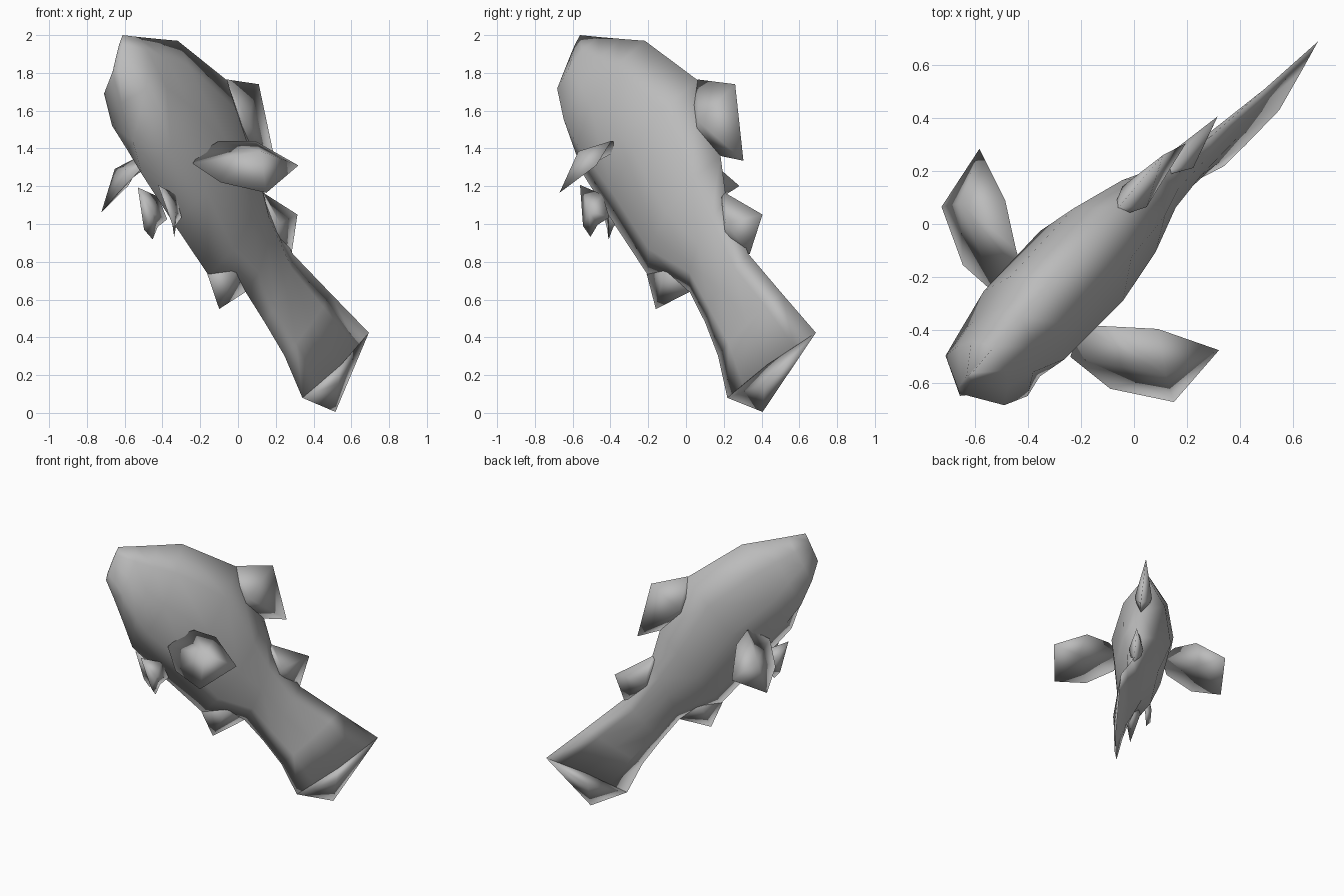
import bpy, bmesh
from mathutils import Vector

if "Cube" in bpy.data.objects:
    bpy.data.objects.remove(bpy.data.objects["Cube"])

grey = bpy.data.materials.new("grey")
grey.diffuse_color = (0.5, 0.5, 0.5, 1)
grey.use_nodes = True
grey.node_tree.nodes["Principled BSDF"].inputs["Base Color"].default_value = grey.diffuse_color

# Tilted symmetry plane of the fish: s runs head to tail, z is height, d is sideways
U, W, Z = Vector((.743, .669, 0)), Vector((.669, -.743, 0)), Vector((0, 0, 1))
N = (W + .14 * U + .093 * Z).normalized()


def P(s, z, d=0):
    return U * s + Z * z + W * (.078 - .14 * s - .093 * z) + N * d


def mirror(p):
    return p - 2 * N * (p - P(0, 0)).dot(N)


def make(name, verts, faces):
    bm = bmesh.new()
    vs = [bm.verts.new(v) for v in verts]
    for f in faces:
        bm.faces.new([vs[i] for i in f])
    bmesh.ops.recalc_face_normals(bm, faces=bm.faces)
    me = bpy.data.meshes.new(name)
    bm.to_mesh(me)
    bm.free()
    me.materials.append(grey)
    me.shade_smooth()
    ob = bpy.data.objects.new(name, me)
    bpy.context.collection.objects.link(ob)
    return ob


def fin(name, outline, front, back):
    """Thin cushion: a sharp outline with one raised point on each side."""
    n = len(outline)
    faces = []
    for i in range(n):
        j = (i + 1) % n
        faces += [(i, j, n), (j, i, n + 1)]
    return make(name, outline + [front, back], faces)


# Body and tail stalk: back point, belly point, half width, sideways bend
stations = [
    ((-.83, 2.0), (-.92, 1.77), .02, 0),
    ((-.70, 1.99), (-.87, 1.64), .145, 0),
    ((-.55, 1.98), (-.80, 1.44), .175, 0),
    ((-.383, 1.97), (-.74, 1.26), .20, 0),
    ((0, 1.76), (-.506, 1.0), .205, 0),
    ((.19, 1.36), (-.252, .73), .15, 0),
    ((.25, 1.13), (.043, .64), .085, 0),
    ((.436, .84), (.17, .48), .05, .01),
    ((.70, .63), (.292, .30), .025, .03),
    ((.968, .42), (.393, .075), .004, .05),
]
section = [(0, 0), (.22, .7), (.5, 1), (.8, .75), (1, 0), (.8, -.75), (.5, -1), (.22, -.7)]
head = [(0, 0), (.22, .6), (.5, .85), (.82, 1), (1, 0), (.82, -1), (.5, -.85), (.22, -.6)]
verts, faces = [], []
for k, (a, b, h, bend) in enumerate(stations):
    for t, w in (head if k < 3 else section):
        fold = .035 * (1 - abs(2 * t - 1)) if k == len(stations) - 1 else 0
        verts.append(P(a[0] + (b[0] - a[0]) * t, a[1] + (b[1] - a[1]) * t, w * h + bend + fold))
m = len(section)
for k in range(len(stations) - 1):
    for i in range(m):
        j = (i + 1) % m
        faces.append((k * m + i, k * m + j, k * m + m + j, k * m + m + i))
faces += [tuple(range(m)), tuple(range(len(verts) - m, len(verts)))]
body = make("body", verts, faces)

# Folded rear lobe of the tail
fin("tail_lobe", [P(.968, .42, .05), P(.647, 0, .057), P(.393, .075, .05), P(.68, .247, .085)],
    P(.665, .15, .074), P(.665, .15, .068))


# Fins along the middle, thickest where they grow out of the body
def middle_fin(name, pts, root, thick):
    fin(name, [P(*p) for p in pts], P(*root, thick), P(*root, -thick))


middle_fin("front_back_fin", [(-.06, 1.74), (0, 1.765), (.256, 1.74), (.349, 1.335), (.19, 1.36), (.0, 1.4)],
           (.07, 1.54), .06)
middle_fin("rear_back_fin", [(.2, 1.2), (.25, 1.16), (.505, 1.05), (.436, .84), (.25, .85)], (.30, 1.0), .05)
middle_fin("belly_fin", [(-.26, .735), (-.181, .55), (.043, .64), (.03, .78), (-.15, .82)], (-.1, .73), .055)

# Paired side fins, the second of each pair reflected through the body
side_fin = [Vector(p) for p in (
    (-.24, -.5, 1.32), (-.09, -.62, 1.22), (.15, -.67, 1.165),
    (.32, -.475, 1.31), (.09, -.395, 1.44), (-.1, -.385, 1.44), (-.2, -.38, 1.38))]
side_front, side_back = Vector((.12, -.57, 1.385)), Vector((.08, -.49, 1.32))
low_fin = [P(-.70, 1.2, .07), P(-.635, .98, .1), P(-.60, .925, .075),
           P(-.565, .99, .065), P(-.5, 1.03, .05), P(-.55, 1.15, .06)]
low_front, low_back = P(-.60, 1.06, .1), P(-.60, 1.06, .06)
for side, f in (("right", lambda p: p), ("left", mirror)):
    fin(side + "_side_fin", [f(p) for p in side_fin], f(side_front), f(side_back))
    fin(side + "_low_fin", [f(p) for p in low_fin], f(low_front), f(low_back))
